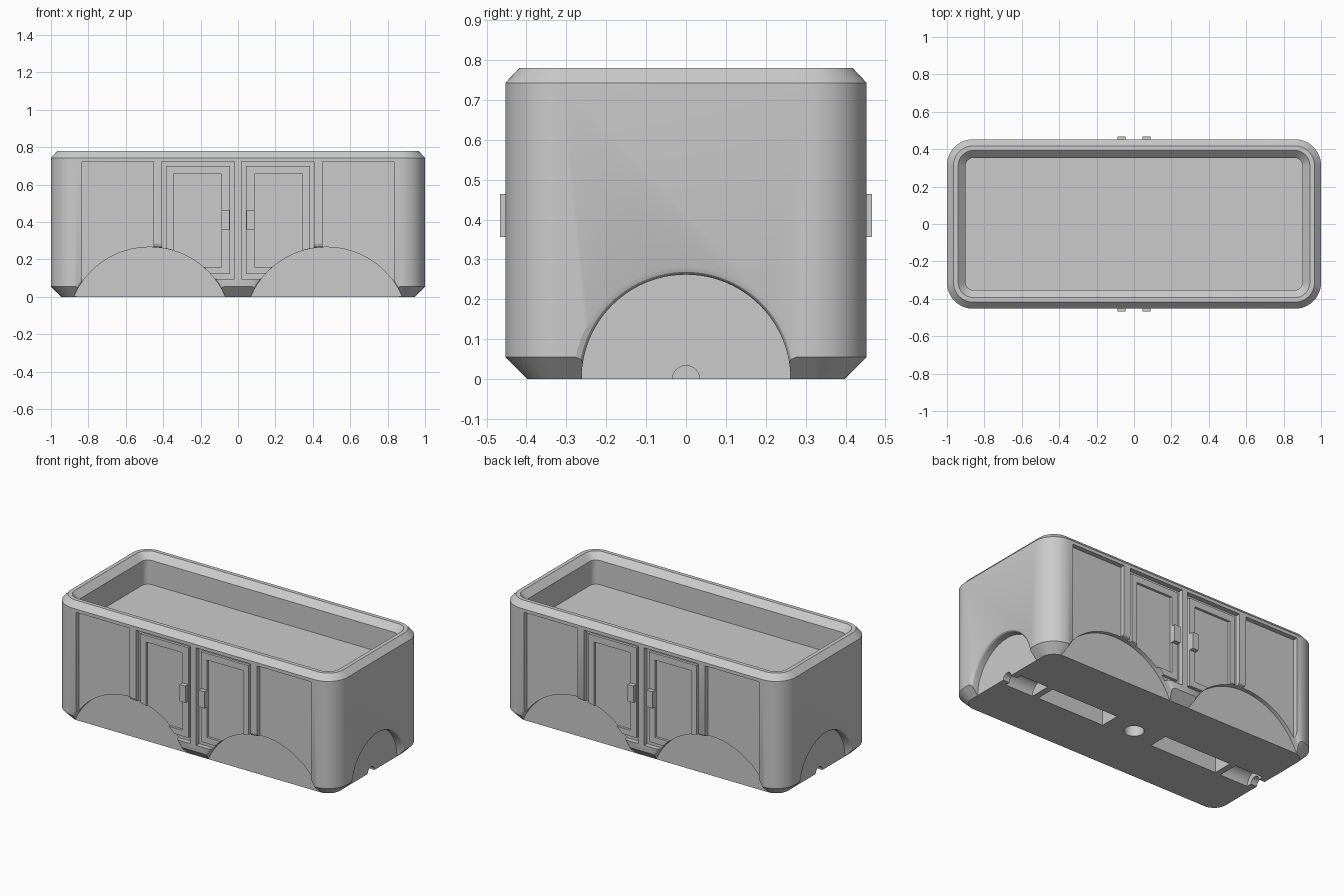
import bpy, bmesh
from math import sin, cos, pi, sqrt
from mathutils import Vector, Matrix

if "Cube" in bpy.data.objects:
    bpy.data.objects.remove(bpy.data.objects["Cube"], do_unlink=True)

HALF_X, HALF_Y, CORNER = 1.0, 0.453, 0.14
CHAMFER = 0.055

grey = bpy.data.materials.new("light grey")
grey.use_nodes = True
grey.diffuse_color = (0.6, 0.6, 0.6, 1)
grey.node_tree.nodes["Principled BSDF"].inputs["Base Color"].default_value = (0.6, 0.6, 0.6, 1)


def loft(bm, loops):
    """Skin a stack of equal-length loops and cap both ends."""
    rings = [[bm.verts.new(p) for p in loop] for loop in loops]
    n = len(rings[0])
    for a, b in zip(rings, rings[1:]):
        for i in range(n):
            j = (i + 1) % n
            bm.faces.new((a[i], a[j], b[j], b[i]))
    bm.faces.new(rings[0][::-1])
    bm.faces.new(rings[-1])


def box(bm, x0, x1, y0, y1, z0, z1):
    corners = [(x0, y0), (x1, y0), (x1, y1), (x0, y1)]
    loft(bm, [[(x, y, z) for x, y in corners] for z in (z0, z1)])


def lathe(bm, profile, origin, axis, segments=96):
    """Revolve (radius, distance) pairs about an axis through origin."""
    place = Matrix.Translation(origin) @ Vector(axis).to_track_quat('Z', 'Y').to_matrix().to_4x4()
    loft(bm, [[place @ Vector((r * cos(2 * pi * i / segments), r * sin(2 * pi * i / segments), d))
               for i in range(segments)] for r, d in profile])


def make(name, bm):
    bmesh.ops.recalc_face_normals(bm, faces=bm.faces[:])
    mesh = bpy.data.meshes.new(name)
    bm.to_mesh(mesh)
    bm.free()
    mesh.materials.append(grey)
    obj = bpy.data.objects.new(name, mesh)
    bpy.context.collection.objects.link(obj)
    return obj


def combine(target, bm, operation):
    """Boolean a helper mesh into the target and discard it."""
    helper = make("helper", bm)
    helper.hide_render = True
    mod = target.modifiers.new("boolean", 'BOOLEAN')
    mod.operation, mod.solver, mod.object = operation, 'EXACT', helper
    bpy.context.view_layer.objects.active = target
    bpy.ops.object.modifier_apply(modifier=mod.name)
    bpy.data.objects.remove(helper, do_unlink=True)


def four_boxes(x0, x1, deep, proud, z0, z1):
    """The same box on both sides and in both halves of the body."""
    bm = bmesh.new()
    for sx in (-1, 1):
        for sy in (-1, 1):
            xs = sorted((sx * x0, sx * x1))
            ys = sorted((sy * deep, sy * proud))
            box(bm, *xs, *ys, z0, z1)
    return bm


def rounded_loop(inset, z, steps=12):
    r = CORNER - inset
    pts = []
    for k, (sx, sy) in enumerate([(1, 1), (-1, 1), (-1, -1), (1, -1)]):
        for i in range(steps + 1):
            a = (k + i / steps) * pi / 2
            pts.append((sx * (HALF_X - CORNER) + r * cos(a), sy * (HALF_Y - CORNER) + r * sin(a), z))
    return pts


# Body shell with chamfered base, rim and open tray
bm = bmesh.new()
loft(bm, [rounded_loop(inset, z) for inset, z in
          [(CHAMFER, 0), (0, CHAMFER), (0, 0.743), (0.035, 0.78),
           (0.06, 0.78), (0.1, 0.74), (0.1, 0.585)]])
body = make("wagon_body", bm)

# Side panels and door openings
OUT = HALF_Y + 0.1
combine(body, four_boxes(0.453, 0.834, HALF_Y - 0.03, OUT, 0.06, 0.722), 'DIFFERENCE')
combine(body, four_boxes(0.02, 0.406, HALF_Y - 0.03, OUT, 0.096, 0.722), 'DIFFERENCE')

# Door leaves, their sunken panels and handles
combine(body, four_boxes(0.044, 0.384, HALF_Y - 0.045, HALF_Y - 0.013, 0.122, 0.7), 'UNION')
combine(body, four_boxes(0.087, 0.345, HALF_Y - 0.028, OUT, 0.16, 0.657), 'DIFFERENCE')
combine(body, four_boxes(0.046, 0.089, HALF_Y - 0.04, HALF_Y + 0.014, 0.357, 0.464), 'UNION')

# Wheel arches with a rounded lip
FILLET = 0.02


def arch_profile(r):
    lip = [(r + FILLET - sqrt(FILLET ** 2 - (FILLET * k / 4) ** 2), FILLET * k / 4 - FILLET)
           for k in range(5)]
    return [(r, -CHAMFER)] + lip + [(r + FILLET, 0.1)]


bm = bmesh.new()
for s in (-1, 1):
    lathe(bm, arch_profile(0.262), (s * HALF_X, 0, 0), (s, 0, 0))
    for x in (-0.473, 0.473):
        lathe(bm, arch_profile(0.442), (x, s * HALF_Y, -0.177), (0, s, 0), 144)
combine(body, bm, 'DIFFERENCE')

# Underside: slots, coupling sockets and centre hole
bm = bmesh.new()
lathe(bm, [(0.058, -0.1), (0.058, 0.2)], (0, 0, 0), (0, 0, 1), 32)
for s in (-1, 1):
    box(bm, *sorted((s * 0.18, s * 0.66)), -0.064, 0.064, -0.1, 0.2)
    lathe(bm, [(0.068, 0.7), (0.068, 0.9), (0.034, 0.9), (0.034, 1.1)], (0, 0, 0), (s, 0, 0), 32)
combine(body, bm, 'DIFFERENCE')

# Smooth the rounded areas, keep edges crisp
bpy.ops.object.select_all(action='DESELECT')
body.select_set(True)
bpy.context.view_layer.objects.active = body
bpy.ops.object.shade_smooth_by_angle(angle=pi / 6)
